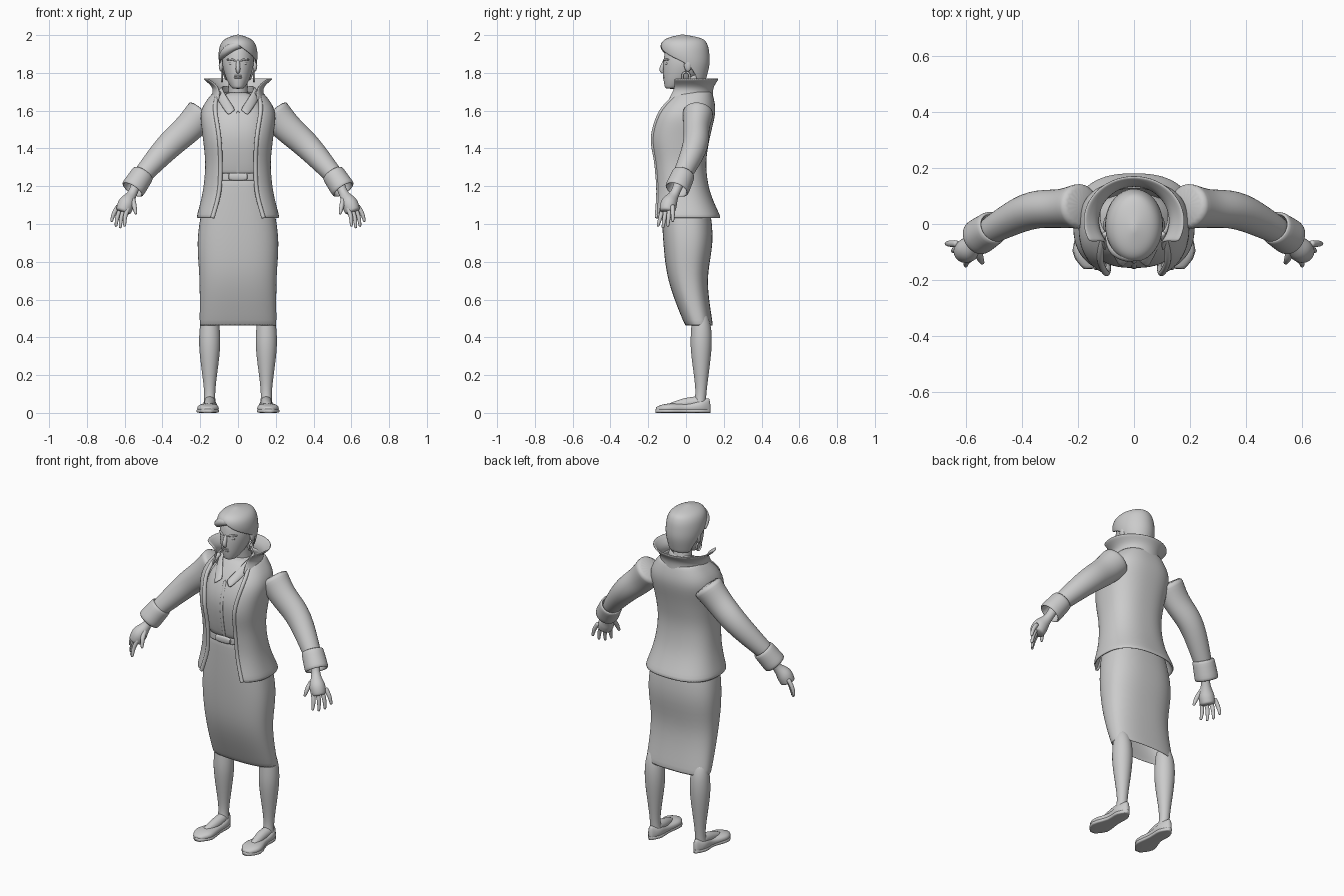
import bpy, bmesh
from math import sin, cos, pi, copysign
from mathutils import Vector, Matrix

cube = bpy.data.objects.get("Cube")
if cube:
    bpy.data.objects.remove(cube, do_unlink=True)

colour = (.6, .6, .6, 1)
grey = bpy.data.materials.new("clay grey")
grey.use_nodes = True
grey.diffuse_color = colour
grey.node_tree.nodes["Principled BSDF"].inputs["Base Color"].default_value = colour

ALONG_Y = Vector((0, 1, 0))
ALONG_Z = Vector((0, 0, 1))
BOXY = .8


def finish(name, bm, mirror=False, subsurf=0, thick=0):
    """Turn a bmesh into a smooth shaded object with its modifiers."""
    bmesh.ops.remove_doubles(bm, verts=bm.verts, dist=.0002)
    bmesh.ops.recalc_face_normals(bm, faces=bm.faces)
    for face in bm.faces:
        face.smooth = True
    mesh = bpy.data.meshes.new(name)
    bm.to_mesh(mesh)
    bm.free()
    mesh.materials.append(grey)
    model_part = bpy.data.objects.new(name, mesh)
    bpy.context.collection.objects.link(model_part)
    if mirror:
        model_part.modifiers.new("mirror", 'MIRROR').use_clip = True
    if thick:
        solid = model_part.modifiers.new("thickness", 'SOLIDIFY')
        solid.thickness, solid.offset = thick, 0
    if subsurf:
        smoother = model_part.modifiers.new("smooth", 'SUBSURF')
        smoother.levels = smoother.render_levels = subsurf


def spline(keys, steps=3):
    """Pass a smooth curve through key rows with any number of columns."""
    keys = [Vector(key) for key in keys]
    padded = [keys[0], *keys, keys[-1]]
    rows = []
    for before, start, end, after in zip(padded, padded[1:], padded[2:], padded[3:]):
        leave, arrive = (end - before) / 2, (after - start) / 2
        for step in range(steps):
            t = step / steps
            ease = t * t * (3 - 2 * t)
            rows.append(start.lerp(end, ease) + leave * t * (1 - t) ** 2 - arrive * t * t * (1 - t))
    return rows + [keys[-1]]


def skin(name, rows, closed=True, caps=True, **options):
    """Skin a list of point rows with quads."""
    bm = bmesh.new()
    grid = [[bm.verts.new(point) for point in row] for row in rows]
    count = len(grid[0])
    for low, high in zip(grid, grid[1:]):
        for i in range(count if closed else count - 1):
            j = (i + 1) % count
            bm.faces.new((low[i], low[j], high[j], high[i]))
    if closed and caps:
        bm.faces.new(grid[0])
        bm.faces.new(grid[-1])
    finish(name, bm, **options)


def power(value, exponent):
    return copysign(abs(value) ** exponent, value)


def tube(name, keys, ref=ALONG_Y, shape=1, sides=16, subsurf=1, **options):
    """Loft ovals along a path; keys are x, y, z, radius across, radius along ref."""
    rows = spline(keys)
    path = [Vector(row[:3]) for row in rows]
    rings = []
    for i, row in enumerate(rows):
        tangent = path[min(i + 1, len(path) - 1)] - path[max(i - 1, 0)]
        across = tangent.cross(ref).normalized()
        along = across.cross(tangent).normalized()
        angles = [2 * pi * k / sides for k in range(sides)]
        rings.append([path[i] + across * row[3] * power(cos(a), shape)
                      + along * row[-1] * power(sin(a), shape) for a in angles])
    skin(name, rings, subsurf=subsurf, **options)


def ring_point(row, angle, shape):
    z, half_width, front, back = row[:4]
    middle, depth = (front + back) / 2, (back - front) / 2
    return Vector((half_width * power(sin(angle), shape), middle - depth * power(cos(angle), shape), z))


def stack(name, keys, shape=1, sides=32, **options):
    """Loft level rings; keys are z, half width, front, back and, if open in front, start angle."""
    opened = len(keys[0]) > 4
    rings = []
    for row in spline(keys):
        start = max(row[4], 0) if opened else 0
        step = (2 * pi - 2 * start) / (sides - 1 if opened else sides)
        rings.append([ring_point(row, start + step * k, shape) for k in range(sides)])
    skin(name, rings, closed=not opened, subsurf=1, **options)


def ball(name, centre, size, **options):
    bm = bmesh.new()
    place = Matrix.Translation(centre) @ Matrix.Diagonal((*size, 1))
    bmesh.ops.create_uvsphere(bm, u_segments=20, v_segments=12, radius=1, matrix=place)
    finish(name, bm, **options)


# Legs and feet
tube("legs", [(.15, .07, .52, .04), (.15, .08, .45, .054), (.15, .08, .33, .056),
              (.15, .08, .12, .03), (.15, .07, .03, .035)], mirror=True)
tube("feet", [(.15, .08, .06, .03), (.15, 0, .05, .03), (.16, -.09, .03, .02)], ref=ALONG_Z, mirror=True)

# Shoes and soles share one plan: y, x, half width, top
shoe_plan = [(.13, .15, .01, .08), (.08, .15, .04, .07), (0, .15, .04, .05), (-.1, .16, .06, .05), (-.16, .16, .02, .03)]
tube("shoes", [(x, y, top / 2, half, top / 2) for y, x, half, top in shoe_plan],
     ref=ALONG_Z, shape=BOXY, mirror=True)
tube("shoe_soles", [(x, y, .01, half, .01) for y, x, half, top in shoe_plan],
     ref=ALONG_Z, shape=BOXY / 2, subsurf=0, mirror=True)

# Pencil skirt with an open hem
stack("skirt", [(.46, .2, 0, .14), (.7, .2, -.09, .11), (.95, .21, -.12, .14), (1.24, .15, -.13, .09)],
      shape=BOXY, caps=False, thick=.008)

# Shirt, placket, belt and buckle
shirt = [(1.22, .15, -.12, .08), (1.45, .16, -.16, .09), (1.6, .15, -.12, .11), (1.7, .06, -.04, .08)]
stack("shirt", shirt, shape=BOXY)
tube("shirt_placket", [(*ring_point(row, 0, BOXY), .01, .004) for row in shirt[:3]], sides=8)
stack("belt", [(z, .155, -.14, .09) for z in (1.23, 1.27)], shape=BOXY, caps=False, thick=.006)
tube("belt_buckle", [(x, -.14, 1.25, .03 - abs(x) / 3, .01) for x in (-.05, -.03, .03, .05)], shape=BOXY)

# Shirt collar leaves, folded over from neck to tips
fold = spline([(0, .08, 1.73), (.07, .04, 1.73), (.08, -.02, 1.71), (.01, -.13, 1.6)])
rim = spline([(0, .1, 1.69), (.09, .04, 1.69), (.11, -.03, 1.66), (.05, -.16, 1.57)])
crest = [a.lerp(b, .5) + ALONG_Z * .01 for a, b in zip(fold, rim)]
skin("shirt_collar", [fold, crest, rim], closed=False, mirror=True, thick=.01, subsurf=1)

# Open jacket with thick front edges
jacket = [(1.03, .215, -.18, .18, .6), (1.17, .18, -.16, .12, .5), (1.32, .167, -.17, .1, .5),
          (1.46, .18, -.19, .12, .5), (1.6, .19, -.15, .15, .6), (1.7, .12, -.06, .13, .9)]
stack("jacket", jacket, shape=BOXY, thick=.014)
tube("jacket_front_edges", [(*ring_point(row, row[4], BOXY), .012) for row in spline(jacket)], sides=10, mirror=True)

# Flared standing collar, its front edges leaning out to the tips
stack("jacket_collar", [(1.65, .14, -.14, .14, .8), (1.72, .13, -.11, .14, .9), (1.77, .18, -.15, .17, 1.1)], thick=.01)

# Sleeves and turned back cuffs
tube("sleeves", [(.07, .07, 1.61, .07), (.18, .065, 1.6, .09, .085), (.26, .055, 1.51, .08, .07),
                 (.38, .045, 1.4, .07, .067), (.54, -.04, 1.22, .045, .045)][1:], sides=20, mirror=True)
tube("cuffs", [(.5, -.01, 1.27, .055), (.56, -.05, 1.18, .06)], sides=20, caps=False, thick=.014, mirror=True)

# Palms and thumbs
knuckle_line = Vector((.8, .6, 0))
tube("palms", [(.53, -.03, 1.23, .03), (.56, -.06, 1.16, .025), (.59, -.09, 1.11, .045), (.61, -.1, 1.06, .04)],
     ref=knuckle_line, shape=1, mirror=True)
tube("thumbs", [(.56, -.08, 1.14, .014), (.55, -.12, 1.1, .014), (.54, -.14, 1.05, .007)], sides=10, mirror=True)

# Fingers fan out from the knuckles, the middle ones longest
for k, finger in enumerate(("index", "middle", "ring", "little")):
    across_hand = k / 3
    base = Vector((.58, -.12, 1.09)).lerp(Vector((.63, -.07, 1.1)), across_hand)
    tip = Vector((.6, -.15, .985)).lerp(Vector((.67, -.07, 1.01)), across_hand)
    tip -= ALONG_Z * .02 * sin(pi * across_hand)
    joint = base.lerp(tip, .5) + Vector((.008, 0, 0))
    tube(finger + "_fingers", [(*base, .013), (*joint, .012), (*tip, .007)], sides=10, mirror=True)

# Neck and head
tube("neck", [(0, .05, 1.6, .07), (0, .04, 1.68, .054), (0, .02, 1.8, .05)])
stack("head", [(1.715, .03, -.11, -.04), (1.77, .063, -.12, .05), (1.86, .085, -.12, .1),
               (1.94, .07, -.1, .09), (1.98, .03, -.04, .04)])

# Face
tube("nose", [(0, -.11, 1.87, .008), (0, -.13, 1.82, .013), (0, -.12, 1.8, .008)], sides=12)
ball("eyes", (.034, -.1, 1.85), (.015, .01, .008), mirror=True)
tube("eyebrows", [(.012, -.12, 1.863, .004), (.035, -.112, 1.872, .006), (.06, -.09, 1.87, .004)],
     ref=ALONG_Z, sides=8, mirror=True)
for lip, height in (("upper_lip", 1.785), ("lower_lip", 1.775)):
    ball(lip, (0, -.114, height), (.022, .009, .006))
ball("ears", (.09, .01, 1.84), (.012, .02, .033), mirror=True)

# Hoop earrings hanging below the ears
hoop = [(.085, .02 * sin(a), 1.78 + .025 * cos(a), .006) for a in (pi * k / 4 for k in range(9))]
tube("earrings", hoop, ref=Vector((1, 0, 0)), sides=8, mirror=True)

# Short hair with a fringe swept to one side
stack("hair", [(1.76, .07, -.04, .1, 2), (1.84, .095, -.1, .12, 1.6), (1.9, .1, -.13, .12, .7),
               (1.95, .09, -.13, .11, 0), (1.98, .06, -.1, .08, 0), (2, 0, -.02, -.02, 0)], thick=.008)
tube("swept_fringe", [(.06, -.09, 1.95, .01), (-.01, -.115, 1.945, .022), (-.07, -.09, 1.91, .022),
                      (-.095, -.04, 1.87, .008)], ref=ALONG_Z)
